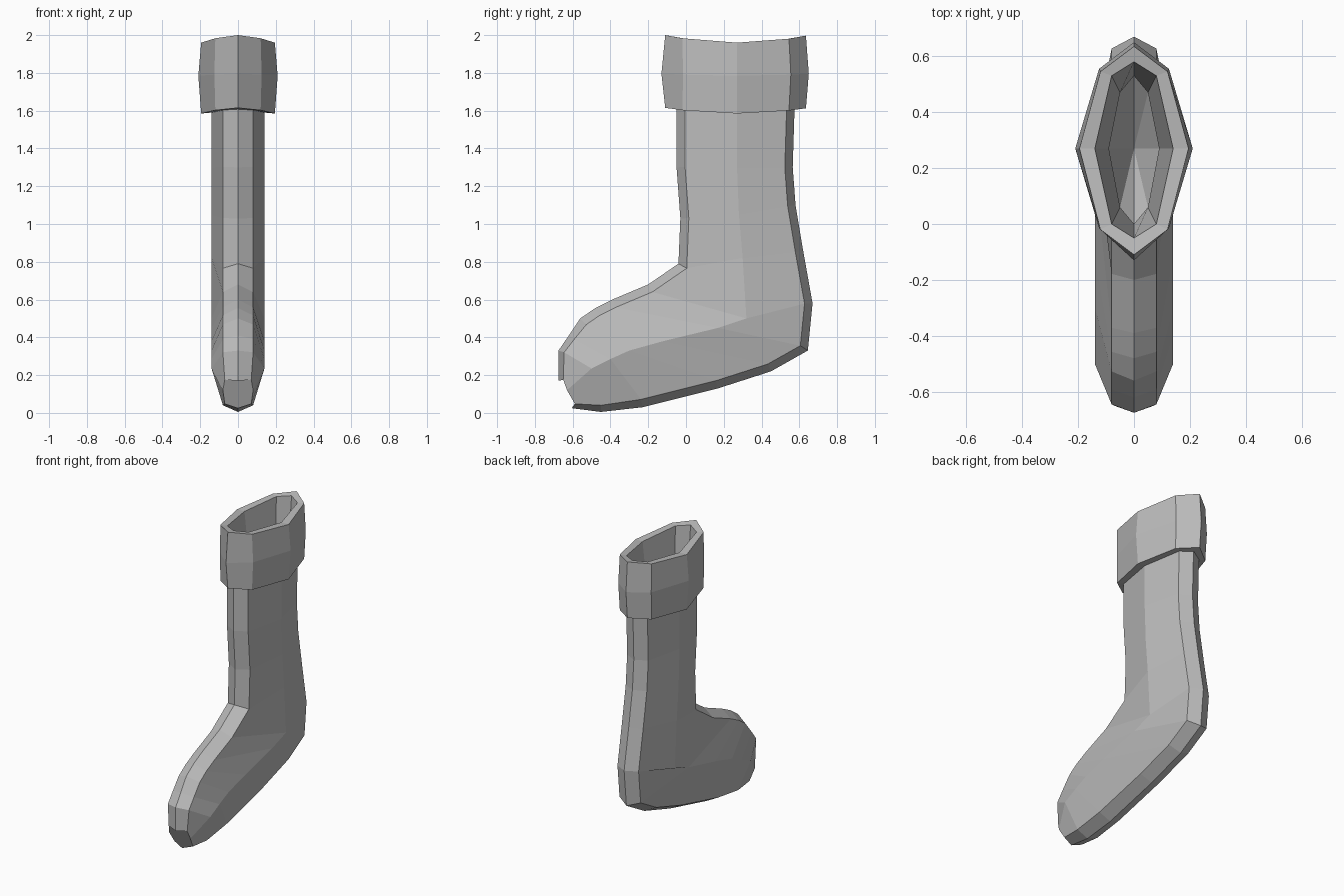
import bpy, bmesh
from mathutils import Vector

cube = bpy.data.objects.get("Cube")
if cube:
    bpy.data.objects.remove(cube, do_unlink=True)

# Single plain colour
GREY = (0.5, 0.5, 0.5, 1)
grey = bpy.data.materials.new("plain_grey")
grey.use_nodes = True
grey.diffuse_color = GREY
grey.node_tree.nodes["Principled BSDF"].inputs["Base Color"].default_value = GREY


def loft(name, half_rings, end=None):
    """Skin mirrored half rings; close the last one flat or with a fan to a point."""
    bm = bmesh.new()
    rings = []
    for half in half_rings:
        full = list(half) + [(-x, y, z) for x, y, z in half[-2:0:-1]]
        rings.append([bm.verts.new(p) for p in full])
    for a, b in zip(rings, rings[1:]):
        for i in range(len(a)):
            j = (i + 1) % len(a)
            bm.faces.new((a[i], a[j], b[j], b[i]))
    last = rings[-1]
    if end is None:
        bm.faces.new(last)
    else:
        tip = bm.verts.new(end)
        for i in range(len(last)):
            bm.faces.new((last[i], last[(i + 1) % len(last)], tip))
    bmesh.ops.recalc_face_normals(bm, faces=bm.faces)
    mesh = bpy.data.meshes.new(name)
    bm.to_mesh(mesh)
    bm.free()
    mesh.materials.append(grey)
    obj = bpy.data.objects.new(name, mesh)
    bpy.context.collection.objects.link(obj)
    return obj


def inset_outline(points, widths):
    """Move an open outline inwards (to its left) with mitred corners."""
    pts = [Vector(p) for p in points]
    normals = []
    for a, b in zip(pts, pts[1:]):
        d = (b - a).normalized()
        normals.append(Vector((-d.y, d.x)))
    result = []
    for i, p in enumerate(pts):
        before = normals[max(i - 1, 0)]
        after = normals[min(i, len(normals) - 1)]
        result.append(p + (before + after) / (1 + before.dot(after)) * widths[i])
    return result


# Leg and foot: front, widest and back line of each section, as (y, z)
front = [(-.05, 1.62), (-.05, 1.3), (-.03, 1.03), (-.04, .79), (-.2, .68), (-.39, .6),
         (-.48, .555), (-.56, .5), (-.62, .41), (-.675, .33), (-.675, .17)]
middle = [(.27, 1.62), (.27, 1.3), (.28, 1.05), (.3, .82), (.32, .5), (.17, .45),
          (-.12, .38), (-.3, .33), (-.4, .285), (-.5, .235), (-.63, .12)]
back = [(.575, 1.62), (.565, 1.3), (.58, 1.1), (.62, .86), (.67, .58), (.645, .33),
        (.45, .22), (.17, .13), (-.23, .03), (-.45, .005), (-.605, .025)]
count = len(front)
widths = [.045] * (count - 3) + [.035, .03, .025]
widths += [.025, .035] + [.042] * (count - 2)
inner = inset_outline(front + back[::-1], widths)
sections = []
for i in range(count):
    toe = i == count - 1
    edge, wide = (.07, .08) if toe else (.08, .14)
    f, b = inner[i], inner[-1 - i]
    sections.append([(0, *front[i]), (edge, *f), (wide, *middle[i]),
                     (edge, *b), (0, *back[i])])
loft("leg_and_foot", sections)

# Cuff: half ovals as (x, y), lifted at the front and back
CENTRE = .27
leg_oval = [(0, -.05), (.08, 0), (.14, CENTRE), (.08, .53), (0, .58)]
cuff_oval = [(0, -.11), (.12, -.02), (.195, CENTRE), (.12, .545), (0, .635)]
bulge_oval = [(0, -.13), (.125, -.015), (.21, CENTRE), (.125, .555), (0, .65)]
lining_oval = [(0, 0), (.05, .06), (.09, CENTRE), (.05, .47), (0, .53)]


def level(oval, z, lift=0.0):
    return [(x, y, z + lift * ((y - CENTRE) / .38) ** 2) for x, y in oval]


# The cuff folds over the rim and carries on down as the lining
loft("cuff_and_lining", [
    level(leg_oval, 1.59, .025),
    level(cuff_oval, 1.585, .03),
    level(bulge_oval, 1.785, .01),
    level(cuff_oval, 1.96, .04),
    level(leg_oval, 1.96, .04),
    level(lining_oval, 1.5),
    level(lining_oval, .95),
], end=(0, CENTRE, .75))
